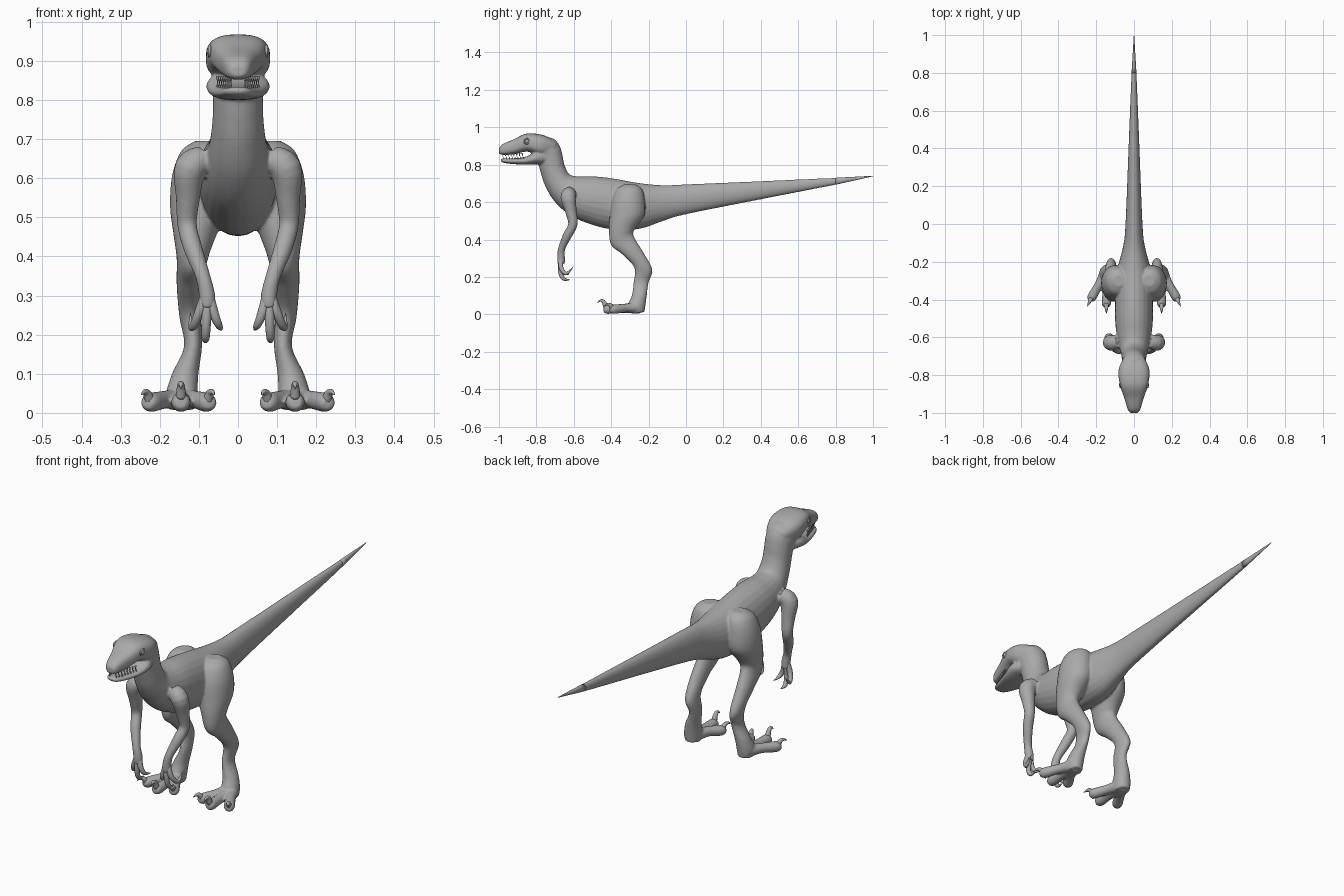
import bpy, bmesh, math
from mathutils import Vector, Matrix

cube = bpy.data.objects.get("Cube")
if cube:
    bpy.data.objects.remove(cube, do_unlink=True)

grey = bpy.data.materials.new("grey_skin")
grey.use_nodes = True
tone = (0.4, 0.4, 0.4, 1)
grey.diffuse_color = tone
grey.node_tree.nodes["Principled BSDF"].inputs["Base Color"].default_value = tone


def smooth_path(stations, steps):
    """Catmull-Rom interpolation of station tuples of any length."""
    last = len(stations) - 1
    result = []
    for i in range(last):
        a, b, c, d = (stations[min(max(i + k, 0), last)] for k in (-1, 0, 1, 2))
        for s in range(steps):
            t = s / steps
            result.append([0.5 * (2 * q + (r - p) * t
                                  + (2 * p - 5 * q + 4 * r - u) * t * t
                                  + (3 * q - p - 3 * r + u) * t ** 3)
                           for p, q, r, u in zip(a, b, c, d)])
    result.append(list(stations[last]))
    return result


def skin_rings(bm, rings):
    """Bridge rings of points into a closed solid."""
    loops = [[bm.verts.new(p) for p in ring] for ring in rings]
    n = len(loops[0])
    for lower, upper in zip(loops, loops[1:]):
        for i in range(n):
            j = (i + 1) % n
            bm.faces.new((lower[i], lower[j], upper[j], upper[i]))
    bm.faces.new(loops[0])
    bm.faces.new(loops[-1])


def rounded(value, power):
    return math.copysign(abs(value) ** power, value)


def loft(bm, stations, side=1, power=1.0, sides=24, steps=5):
    """Stations: first edge y, z; opposite edge y, z; half width; centre x."""
    rings = []
    for ay, az, by, bz, width, x in smooth_path(stations, steps):
        middle = Vector((x * side, (ay + by) / 2, (az + bz) / 2))
        up = Vector((0, (ay - by) / 2, (az - bz) / 2))
        across = Vector((max(width, 0.001), 0, 0))
        ring = []
        for i in range(sides):
            a = math.tau * i / sides
            ring.append(middle + across * rounded(math.cos(a), power)
                        + up * rounded(math.sin(a), power))
        rings.append(ring)
    skin_rings(bm, rings)


def tube(bm, stations, side=1, sides=14, steps=4):
    """Stations: x, y, z, radius."""
    path = smooth_path(stations, steps)
    points = [Vector((x * side, y, z)) for x, y, z, r in path]
    rings = []
    axis = None
    for i, p in enumerate(points):
        ahead = points[min(i + 1, len(points) - 1)] - points[max(i - 1, 0)]
        ahead.normalize()
        axis = ahead.orthogonal() if axis is None else axis - ahead * axis.dot(ahead)
        axis.normalize()
        other = ahead.cross(axis)
        r = max(path[i][3], 0.0005)
        rings.append([p + (axis * math.cos(a) + other * math.sin(a)) * r
                      for a in (math.tau * k / sides for k in range(sides))])
    skin_rings(bm, rings)


def finish(bm, name):
    bmesh.ops.recalc_face_normals(bm, faces=bm.faces)
    for f in bm.faces:
        f.smooth = True
    mesh = bpy.data.meshes.new(name)
    bm.to_mesh(mesh)
    bm.free()
    mesh.materials.append(grey)
    obj = bpy.data.objects.new(name, mesh)
    bpy.context.collection.objects.link(obj)
    return obj


def centred(stations):
    return [s + (0,) for s in stations]


# Tail, torso and neck: top edge, bottom edge, half width
tail = centred([(1, .741, 1, .738, .001), (.8, .73, .8, .693, .013),
                (.4, .712, .4, .615, .029), (0, .695, 0, .535, .045)])
torso = centred([
    (-.12, .69, -.12, .5, .058), (-.25, .702, -.25, .457, .09),
    (-.4, .728, -.4, .455, .1), (-.5, .738, -.52, .485, .1),
    (-.58, .738, -.62, .53, .09), (-.625, .75, -.7, .6, .075),
    (-.65, .8, -.75, .68, .066), (-.66, .85, -.775, .75, .064),
    (-.675, .9, -.79, .805, .065), (-.71, .94, -.8, .82, .068),
    (-.77, .95, -.82, .84, .065)])
# Skull with upper jaw, and lower jaw
skull = centred([
    (-.69, .92, -.73, .84, .055), (-.76, .957, -.79, .85, .082),
    (-.85, .967, -.85, .87, .075), (-.92, .936, -.92, .856, .052),
    (-.98, .91, -.98, .852, .034), (-1, .888, -1, .86, .02)])
jaw = centred([
    (-.74, .87, -.75, .8, .06), (-.8, .87, -.8, .802, .081),
    (-.86, .842, -.86, .8, .07), (-.93, .834, -.93, .804, .05),
    (-.975, .834, -.975, .81, .033), (-.99, .83, -.99, .818, .018)])
# Leg: front edge, back edge, half width, centre x
leg = [
    (-.33, .695, -.27, .695, .03, .08), (-.37, .67, -.235, .67, .058, .087),
    (-.395, .61, -.22, .61, .073, .095), (-.407, .53, -.222, .53, .074, .1),
    (-.412, .45, -.27, .46, .055, .11), (-.4, .37, -.28, .42, .04, .117),
    (-.34, .32, -.23, .335, .034, .123), (-.277, .25, -.18, .24, .028, .122),
    (-.28, .17, -.2, .17, .023, .115), (-.29, .1, -.21, .1, .034, .135),
    (-.31, .05, -.217, .045, .04, .144), (-.3, .006, -.222, .012, .034, .144)]
arm = [
    (.085, -.62, .65, .035), (.122, -.63, .625, .041), (.128, -.615, .55, .031),
    (.13, -.605, .48, .025), (.115, -.635, .42, .024), (.09, -.665, .35, .019),
    (.079, -.668, .3, .021), (.079, -.667, .27, .02)]
toes = [
    [(.15, -.25, .035, .03), (.185, -.32, .034, .023),
     (.222, -.385, .027, .025), (.232, -.405, .027, .016)],
    [(.145, -.25, .035, .032), (.145, -.35, .03, .023),
     (.146, -.42, .027, .025), (.146, -.44, .027, .016)],
    [(.14, -.25, .035, .03), (.11, -.33, .034, .023),
     (.08, -.385, .027, .025), (.072, -.405, .027, .016)]]
fingers = [
    [(.075, -.668, .3, .014), (.06, -.672, .25, .012),
     (.048, -.66, .222, .009), (.041, -.625, .212, .001)],
    [(.079, -.668, .29, .015), (.081, -.672, .23, .012),
     (.083, -.655, .19, .01), (.082, -.62, .185, .001)],
    [(.083, -.668, .3, .014), (.102, -.668, .25, .012),
     (.118, -.64, .218, .009), (.122, -.602, .255, .001)]]

# Body skin fused from the overlapping solids
bm = bmesh.new()
loft(bm, tail + torso)
loft(bm, skull, power=0.75)
loft(bm, jaw, power=0.85)
for side in (1, -1):
    loft(bm, leg, side)
    tube(bm, arm, side, sides=20)
    for toe in toes:
        tube(bm, toe, side, sides=16)
body = finish(bm, "body")
fuse = body.modifiers.new("fuse", "REMESH")
fuse.mode = "VOXEL"
fuse.voxel_size = 0.005
fuse.use_smooth_shade = True
relax = body.modifiers.new("relax", "SMOOTH")
relax.factor = 0.5
relax.iterations = 5

# Fine end of the tail
bm = bmesh.new()
loft(bm, tail[:2])
finish(bm, "tail_tip")

# Fingers and raised toe claws
bm = bmesh.new()
for side in (1, -1):
    for finger in fingers:
        tube(bm, finger, side)
finish(bm, "fingers")

bm = bmesh.new()
for side in (1, -1):
    for toe, lift in zip(toes, (.024, .042, .024)):
        start, end = Vector(toe[-2][:3]), Vector(toe[-1][:3])
        ahead = (end - start).normalized()
        rise = Vector((0, 0, lift))
        claw = [(end - ahead * .012 + rise * .3, .014), (end + ahead * .002 + rise, .01),
                (end + ahead * .018 + rise * 1.1, .006), (end + ahead * .034 + rise * .8, .001)]
        tube(bm, [(*p, r) for p, r in claw], side, sides=10)
finish(bm, "toe_claws")

# Eyes with raised lids
bm = bmesh.new()
for side in (1, -1):
    eye = Vector((.066 * side, -.85, .925))
    bmesh.ops.create_uvsphere(bm, u_segments=20, v_segments=12, radius=.014,
                              matrix=Matrix.Translation(eye))
    lid = [(.073, -.85 + .016 * math.cos(a), .925 + .013 * math.sin(a), .004)
           for a in (math.tau * k / 12 for k in range(13))]
    tube(bm, lid, side, sides=8, steps=2)
finish(bm, "eyes")

# Teeth along both jaws
bm = bmesh.new()
for side in (1, -1):
    for k in range(8):
        t = k / 7
        x, y = .052 - .034 * t, -.875 - .105 * t
        tube(bm, [(x, y, .862, .005), (x, y, .843, .0006)], side, sides=6, steps=1)
        tube(bm, [(x, y + .006, .826, .005), (x, y + .006, .844, .0006)],
             side, sides=6, steps=1)
finish(bm, "teeth")
